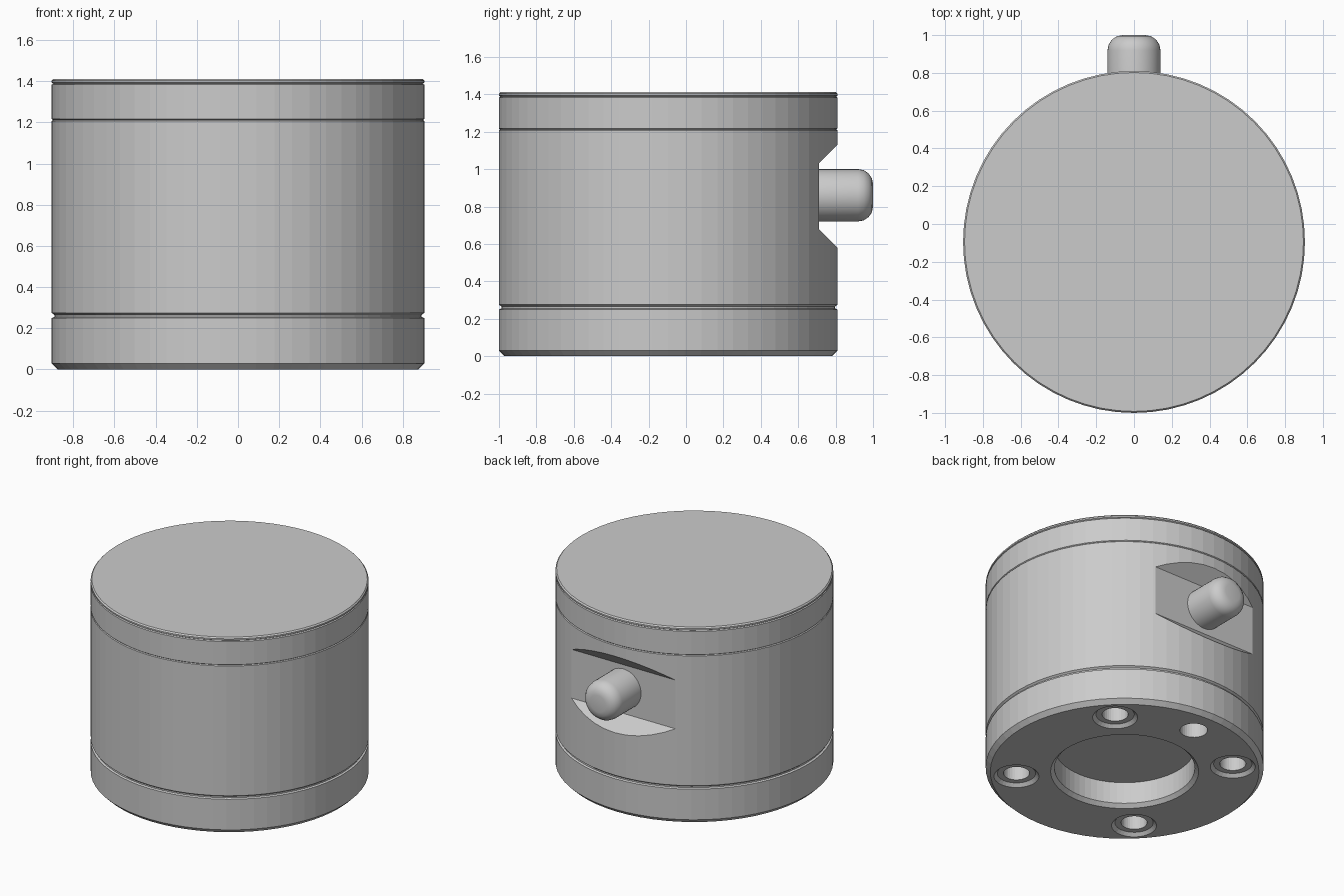
import bpy, bmesh
from math import pi
from mathutils import Matrix, Vector

cube = bpy.data.objects.get("Cube")
if cube:
    bpy.data.objects.remove(cube, do_unlink=True)

R, CY, SEG = 0.905, -0.095, 64

steel = bpy.data.materials.new("satin grey metal")
steel.use_nodes = True
grey = (0.6, 0.6, 0.6, 1)
steel.diffuse_color = grey
steel.node_tree.nodes["Principled BSDF"].inputs["Base Color"].default_value = grey


def finish(name, bm):
    bmesh.ops.recalc_face_normals(bm, faces=bm.faces)
    mesh = bpy.data.meshes.new(name)
    bm.to_mesh(mesh)
    bm.free()
    mesh.materials.append(steel)
    obj = bpy.data.objects.new(name, mesh)
    bpy.context.collection.objects.link(obj)
    return obj


def lathe(name, profile, x=0, y=CY, seg=SEG):
    """Turn an (r, z) profile around a vertical axis, closed with flat ends."""
    bm = bmesh.new()
    rings = []
    for r, z in profile:
        ring = bmesh.ops.create_circle(bm, segments=seg, radius=r,
                                       matrix=Matrix.Translation((x, y, z)))
        rings.append(ring["verts"])
    for a, b in zip(rings, rings[1:]):
        for i in range(seg):
            j = (i + 1) % seg
            bm.faces.new((a[i], a[j], b[j], b[i]))
    bm.faces.new(rings[0])
    bm.faces.new(rings[-1])
    return finish(name, bm)


def cut(target, cutter):
    cutter.hide_render = True
    mod = target.modifiers.new("cut", "BOOLEAN")
    mod.operation = "DIFFERENCE"
    mod.solver = "EXACT"
    mod.object = cutter
    bpy.context.view_layer.objects.active = target
    bpy.ops.object.modifier_apply(modifier=mod.name)
    bpy.data.objects.remove(cutter, do_unlink=True)


# Base plate with chamfered foot and a neck forming the lower groove
base = lathe("base_plate", [(R - 0.03, 0), (R, 0.03), (R, 0.25),
                            (R - 0.013, 0.255), (R - 0.013, 0.265)])

# Central recess with a chamfered rim
cut(base, lathe("recess_cutter", [(0.502, -0.02), (0.482, 0), (0.457, 0.025),
                                  (0.457, 0.18)]))

# Four counterbored screw holes and one plain locating hole
for sx in (-1, 1):
    for sy in (-1, 1):
        cut(base, lathe("screw_cutter", [(0.147, -0.02), (0.147, 0), (0.125, 0.022),
                                         (0.085, 0.022), (0.085, 0.24)],
                        sx * 0.5, CY + sy * 0.5, 32))
cut(base, lathe("pin_cutter", [(0.09, -0.02), (0.09, 0.24)], 0, CY + 0.7, 32))

# Main body with a bevelled flat milled into the back
body = lathe("main_body", [(R - 0.013, 0.265), (R, 0.275), (R, 1.207), (R - 0.006, 1.212)])
bm = bmesh.new()
section = [(0.71, 0.68), (0.71, 1.03), (0.95, 1.27), (0.95, 0.44)]
face = bm.faces.new([bm.verts.new((-0.7, y, z)) for y, z in section])
side = bmesh.ops.extrude_face_region(bm, geom=[face])["geom"]
bmesh.ops.translate(bm, vec=Vector((1.4, 0, 0)),
                    verts=[v for v in side if isinstance(v, bmesh.types.BMVert)])
cut(body, finish("flat_cutter", bm))

# Upper collar and thin top cap
lathe("upper_collar", [(R - 0.006, 1.212), (R, 1.217), (R, 1.383), (R - 0.008, 1.388)])
lathe("top_cap", [(R - 0.008, 1.388), (R, 1.393), (R, 1.403), (R - 0.008, 1.412)])

# Round-nosed plunger sticking out of the flat
plunger = lathe("plunger", [(0.14, 0), (0.14, 0.27), (0.134, 0.301), (0.116, 0.327),
                            (0.091, 0.344), (0.06, 0.35)], 0, 0, 40)
plunger.data.transform(Matrix.Translation((0, 0.65, 0.86)) @ Matrix.Rotation(-pi / 2, 4, "X"))
bpy.ops.object.select_all(action="DESELECT")
plunger.select_set(True)
bpy.context.view_layer.objects.active = plunger
bpy.ops.object.shade_smooth_by_angle(angle=0.6)
